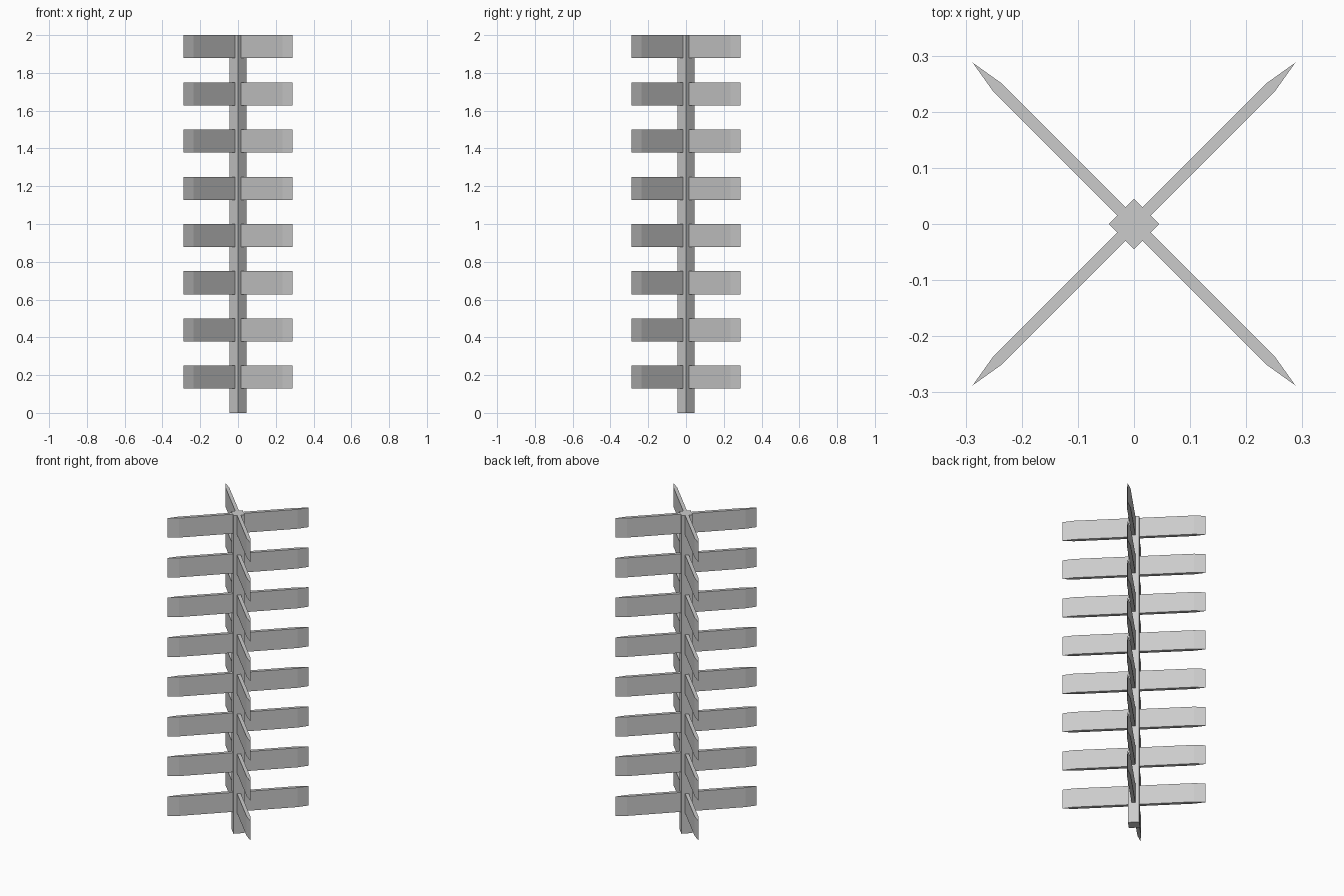
import bpy
import bmesh
import math

cube = bpy.data.objects.get("Cube")
if cube:
    bpy.data.objects.remove(cube, do_unlink=True)

# Single grey material
GREY = (0.6, 0.6, 0.6, 1.0)
grey = bpy.data.materials.new("plain grey")
grey.diffuse_color = GREY
grey.use_nodes = True
grey.node_tree.nodes["Principled BSDF"].inputs["Base Color"].default_value = GREY

HEIGHT = 2.0
CORE = 0.032        # half side of the square post
HALF_THICK = 0.0106
SHOULDER = 0.343    # where the blade starts to taper
TIP = 0.407
TIERS = 8
PITCH = HEIGHT / TIERS
BLADE_HEIGHT = 0.122


def prism(name, outline, z0, z1, angle):
    """Extrude a flat outline from z0 to z1, turned about z."""
    c, s = math.cos(angle), math.sin(angle)
    bm = bmesh.new()
    face = bm.faces.new([bm.verts.new((x * c - y * s, x * s + y * c, z0))
                         for x, y in outline])
    top = bmesh.ops.extrude_face_region(bm, geom=[face])["geom"]
    verts = [v for v in top if isinstance(v, bmesh.types.BMVert)]
    bmesh.ops.translate(bm, verts=verts, vec=(0, 0, z1 - z0))
    bmesh.ops.recalc_face_normals(bm, faces=bm.faces)
    mesh = bpy.data.meshes.new(name)
    bm.to_mesh(mesh)
    bm.free()
    mesh.materials.append(grey)
    obj = bpy.data.objects.new(name, mesh)
    bpy.context.collection.objects.link(obj)
    return obj


# Square post, set diagonally
square = [(-CORE, -CORE), (CORE, -CORE), (CORE, CORE), (-CORE, CORE)]
prism("post", square, 0, HEIGHT, math.radians(45))

# Pointed blades, four to a tier, one from each side of the post
blade = [(CORE, -HALF_THICK), (SHOULDER, -HALF_THICK), (TIP, 0),
         (SHOULDER, HALF_THICK), (CORE, HALF_THICK)]
sides = {"back_left": 45, "back_right": 135, "front_right": 225, "front_left": 315}
for tier in range(1, TIERS + 1):
    z = tier * PITCH
    for side, degrees in sides.items():
        prism(f"blade_{side}_{tier}", blade, z - BLADE_HEIGHT, z, math.radians(degrees))
